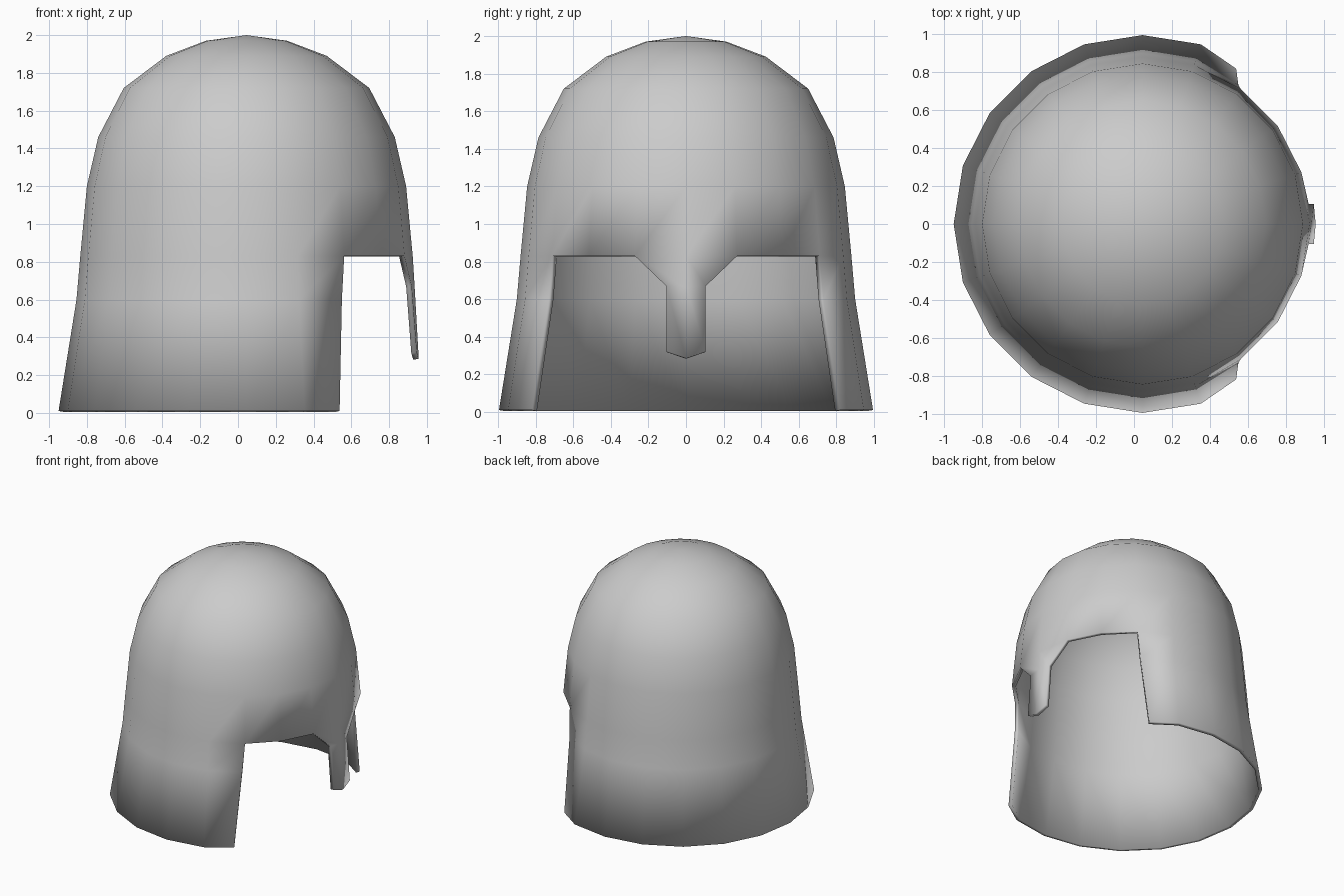
import bpy
import bmesh
from math import sin, cos, radians

cube = bpy.data.objects.get("Cube")
if cube:
    bpy.data.objects.remove(cube, do_unlink=True)

steel = bpy.data.materials.new("plain_grey")
steel.use_nodes = True
grey = (0.6, 0.6, 0.6, 1)
steel.diffuse_color = grey
steel.node_tree.nodes["Principled BSDF"].inputs["Base Color"].default_value = grey

SEGMENTS = 20
CENTRE_X = 0.045
# (height, radius) from the flared neck rim to the crown
PROFILE = [(0.01, 0.995), (0.6, 0.90), (0.83, 0.88), (1.2, 0.845),
           (1.46, 0.785), (1.72, 0.65), (1.89, 0.425), (1.97, 0.215)]
BROW_ROW = 2
CHEEK = 3  # column of the cheek edge, counted from the front

bm = bmesh.new()


def ring_vert(row, col):
    """One vertex of the bowl; the cheek edges lean back towards the rim."""
    z, r = PROFILE[row]
    angle = radians(360 / SEGMENTS * col)
    if row < BROW_ROW and col in (CHEEK, SEGMENTS - CHEEK):
        lean = 1 - z / PROFILE[BROW_ROW][0]
        r -= 0.04 * lean
        angle += radians(5) * lean * (1 if col == CHEEK else -1)
    return bm.verts.new((CENTRE_X + r * cos(angle), r * sin(angle), z))


# Bowl, cheeks and neck guard, with the face left open
rings = []
for row in range(len(PROFILE)):
    rings.append([ring_vert(row, c) if row >= BROW_ROW or CHEEK <= c <= SEGMENTS - CHEEK
                  else None for c in range(SEGMENTS)])
for low, high in zip(rings, rings[1:]):
    for c in range(SEGMENTS):
        n = (c + 1) % SEGMENTS
        if low[c] and low[n]:
            bm.faces.new((low[c], low[n], high[n], high[c]))

# Crown
crown = bm.verts.new((CENTRE_X, 0, 2.0))
for c in range(SEGMENTS):
    bm.faces.new((rings[-1][c], rings[-1][(c + 1) % SEGMENTS], crown))

# Nose guard hanging from the brow
brow = rings[BROW_ROW]
mid = bm.verts.new((0.935, 0, 0.67))
tip = bm.verts.new((0.957, 0, 0.285))
for side, col in ((1, 1), (-1, SEGMENTS - 1)):
    upper = bm.verts.new((0.92, side * 0.105, 0.67))
    lower = bm.verts.new((0.947, side * 0.105, 0.32))
    for quad in ((brow[0], mid, upper, brow[col]), (mid, tip, lower, upper)):
        bm.faces.new(quad if side > 0 else quad[::-1])

bmesh.ops.recalc_face_normals(bm, faces=bm.faces)
if crown.link_faces[0].normal.z < 0:
    bmesh.ops.reverse_faces(bm, faces=bm.faces)
for face in bm.faces:
    face.smooth = True

mesh = bpy.data.meshes.new("helmet_shell")
bm.to_mesh(mesh)
bm.free()
mesh.materials.append(steel)
helmet = bpy.data.objects.new("helmet_shell", mesh)
bpy.context.collection.objects.link(helmet)

# Plate thickness, grown inwards
plate = helmet.modifiers.new("plate_thickness", "SOLIDIFY")
plate.thickness = 0.03
plate.offset = -1
